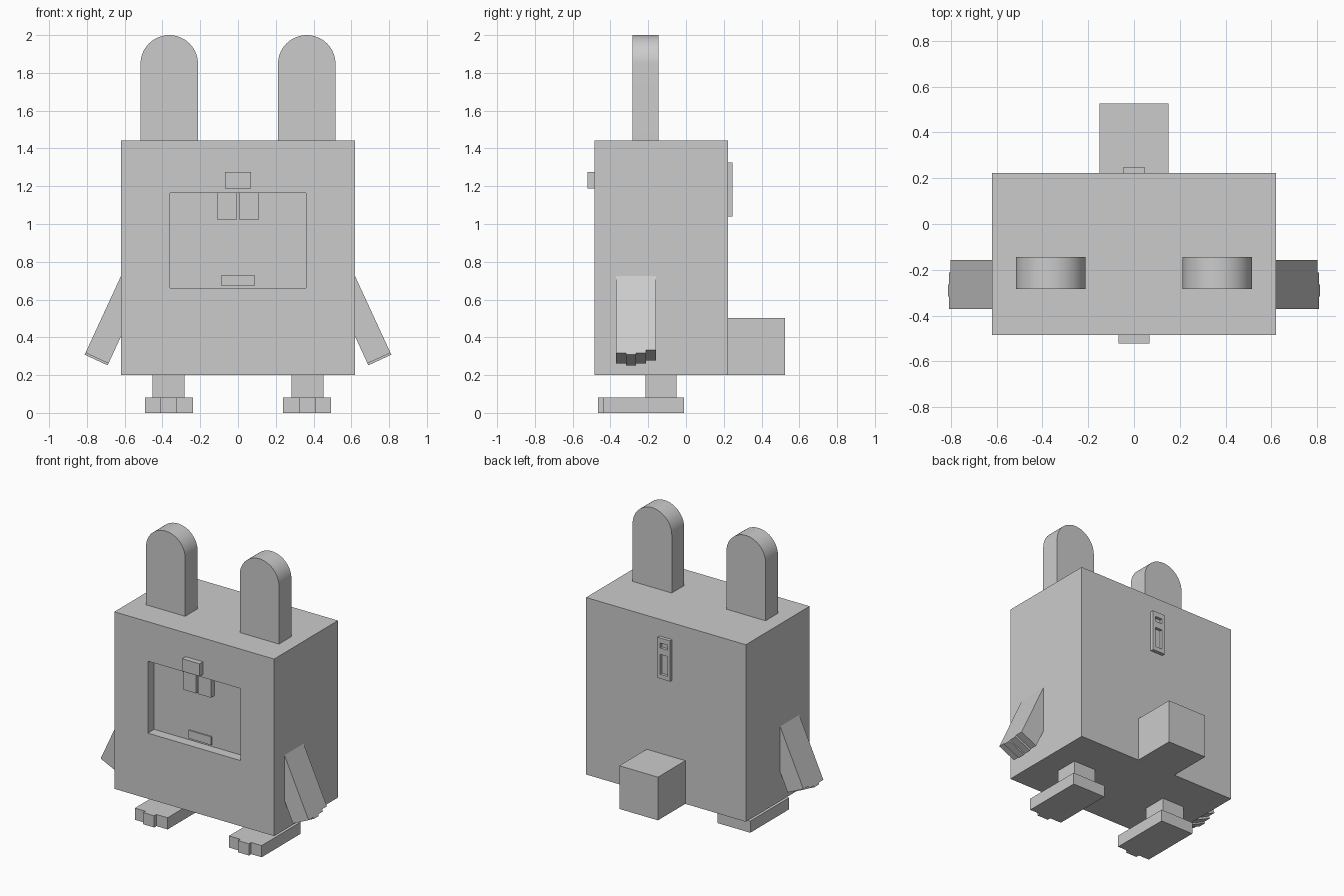
import bpy
import bmesh
from math import sin, cos, pi, radians
from mathutils import Vector

if "Cube" in bpy.data.objects:
    bpy.data.objects.remove(bpy.data.objects["Cube"], do_unlink=True)

# Single plain colour
grey = bpy.data.materials.new("light_grey")
grey.use_nodes = True
colour = (0.6, 0.6, 0.6, 1)
grey.diffuse_color = colour
grey.node_tree.nodes["Principled BSDF"].inputs["Base Color"].default_value = colour

X, Y, Z = Vector((1, 0, 0)), Vector((0, 1, 0)), Vector((0, 0, 1))


def prism(name, outline, origin, u, v, sweep, mirror=False):
    """Extrude a flat outline, laid out on axes u and v, along sweep."""
    bm = bmesh.new()
    face = bm.faces.new([bm.verts.new(Vector(origin) + u * a + v * b) for a, b in outline])
    extruded = bmesh.ops.extrude_face_region(bm, geom=[face], use_keep_orig=True)
    moved = [g for g in extruded["geom"] if isinstance(g, bmesh.types.BMVert)]
    bmesh.ops.translate(bm, verts=moved, vec=sweep)
    bmesh.ops.recalc_face_normals(bm, faces=bm.faces)
    mesh = bpy.data.meshes.new(name)
    bm.to_mesh(mesh)
    bm.free()
    mesh.materials.append(grey)
    obj = bpy.data.objects.new(name, mesh)
    bpy.context.collection.objects.link(obj)
    if mirror:
        obj.modifiers.new("mirror", 'MIRROR')
    return obj


def box(name, xs, ys, zs, mirror=False):
    (x0, x1), (y0, y1), (z0, z1) = xs, ys, zs
    return prism(name, [(x0, y0), (x1, y0), (x1, y1), (x0, y1)],
                 (0, 0, z0), X, Y, Z * (z1 - z0), mirror)


def carve(obj, xs, ys, zs):
    cutter = box(obj.name + "_cutter", xs, ys, zs)
    cutter.hide_render = True
    cutter.hide_viewport = True
    cut = obj.modifiers.new("carve", 'BOOLEAN')
    cut.operation = 'DIFFERENCE'
    cut.solver = 'EXACT'
    cut.object = cutter


FRONT, BACK, MOUTH = -0.485, 0.222, -0.415

# Body with a sunken mouth
body = box("body", (-0.62, 0.62), (FRONT, BACK), (0.2, 1.442))
carve(body, (-0.36, 0.36), (FRONT - 0.1, MOUTH), (0.66, 1.165))

# Face
box("nose", (-0.068, 0.068), (-0.522, FRONT), (1.187, 1.275))
box("tooth", (0.007, 0.108), (-0.455, MOUTH), (1.022, 1.165), True)
box("tongue", (-0.088, 0.088), (MOUTH - 0.008, MOUTH), (0.672, 0.73))

# Tail and the slotted plate on the back
box("tail", (-0.15, 0.15), (BACK, 0.525), (0.2, 0.503))
plate = box("back_plate", (-0.048, 0.048), (BACK, 0.246), (1.04, 1.325))
for zs in ((1.07, 1.21), (1.255, 1.29)):
    carve(plate, (-0.028, 0.028), (BACK + 0.004, 0.3), zs)

# Round-topped ears
radius = 0.152
arc = [(radius * cos(pi * i / 32), radius * sin(pi * i / 32)) for i in range(33)]
base = 1.442 - (2 - radius)
ear = prism("ear", [(radius, base)] + arc + [(-radius, base)],
            (0.364, -0.283, 2 - radius), X, Z, Y * 0.138, True)
bpy.ops.object.select_all(action='DESELECT')
ear.select_set(True)
bpy.context.view_layer.objects.active = ear
bpy.ops.object.shade_smooth_by_angle(angle=radians(30))

# Slanted arms ending in four stepped fingers
tilt = radians(24.8)
along = Vector((sin(tilt), 0, -cos(tilt)))
inward = Vector((-cos(tilt), 0, -sin(tilt)))
hand_front, finger = -0.37, 0.053
outline = [(hand_front, -0.48)]
for i, short in enumerate((0.011, 0, 0.011, 0.027)):
    y = hand_front + i * finger
    outline += [(y, -short), (y + finger, -short)]
outline.append((hand_front + 4 * finger, -0.48))
prism("arm", outline, (0.812, 0, 0.308), Y, along, inward * 0.134, True)

# Legs and three-toed feet
box("leg", (0.282, 0.452), (-0.215, -0.05), (0.08, 0.2), True)
foot = [(0.238, -0.01), (0.492, -0.01), (0.492, -0.44), (0.41, -0.44),
        (0.41, -0.465), (0.325, -0.465), (0.325, -0.44), (0.238, -0.44)]
prism("foot", foot, (0, 0, 0), X, Y, Z * 0.082, True)
